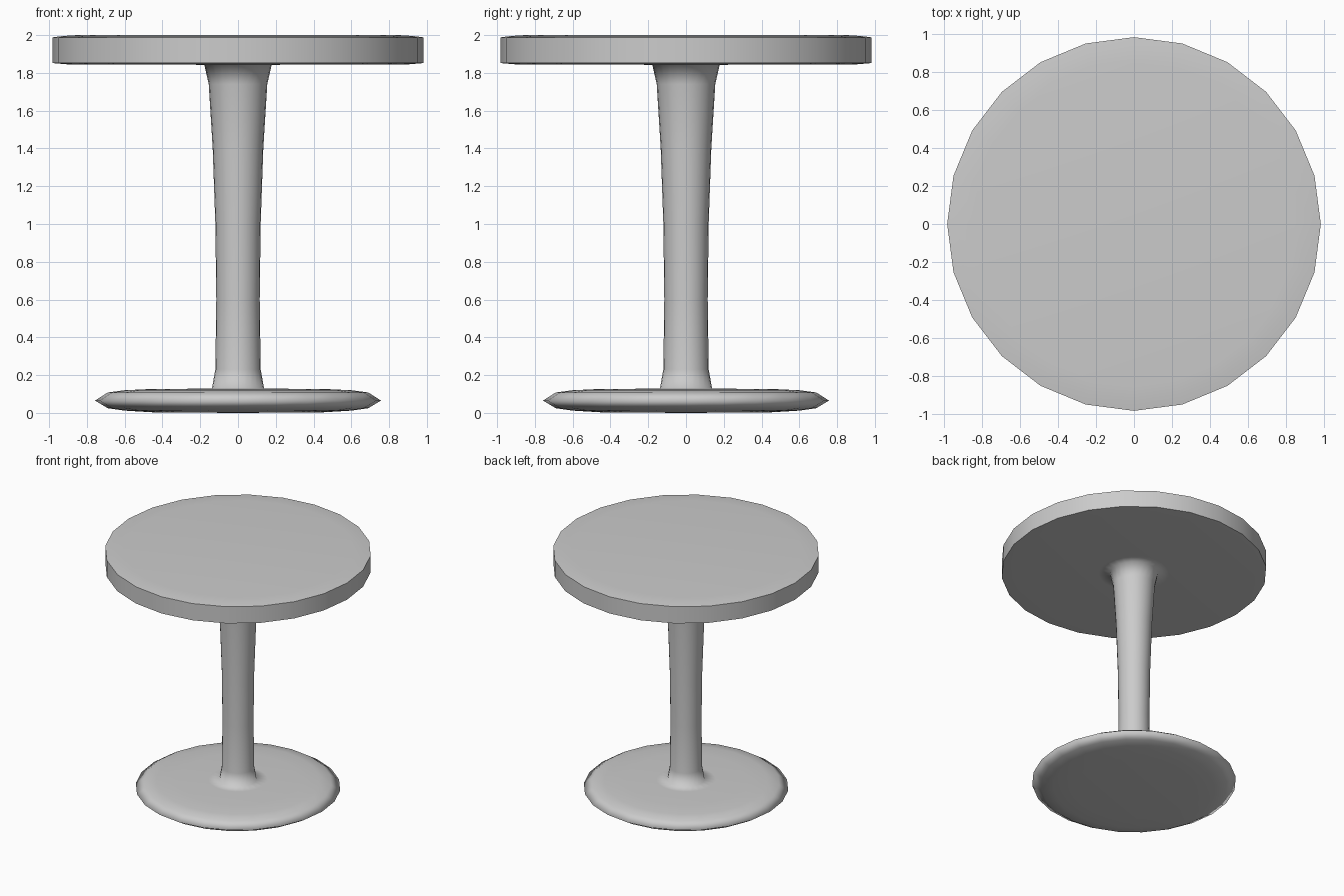
import bpy, bmesh, math

if "Cube" in bpy.data.objects:
    bpy.data.objects.remove(bpy.data.objects["Cube"])

SIDES = 24


def lathe(name, profile, sharp_rings=()):
    """Revolve (radius, z) points around z; radius 0 closes with a pole."""
    bm = bmesh.new()
    verts = [bm.verts.new((r, 0, z)) for r, z in profile]
    edges = [bm.edges.new(pair) for pair in zip(verts, verts[1:])]
    bmesh.ops.spin(bm, geom=verts + edges, cent=(0, 0, 0), axis=(0, 0, 1),
                   angle=math.tau, steps=SIDES, use_duplicate=False)
    bmesh.ops.remove_doubles(bm, verts=bm.verts, dist=0.0005)
    bmesh.ops.recalc_face_normals(bm, faces=bm.faces)
    for f in bm.faces:
        f.smooth = True
    # Crisp rings keep their edge under smooth shading
    for e in bm.edges:
        for r, z in sharp_rings:
            if all(abs(v.co.z - z) < 0.001 and
                   abs(math.hypot(v.co.x, v.co.y) - r) < 0.001 for v in e.verts):
                e.smooth = False
    mesh = bpy.data.meshes.new(name)
    bm.to_mesh(mesh)
    bm.free()
    obj = bpy.data.objects.new(name, mesh)
    bpy.context.collection.objects.link(obj)
    return obj


# One continuous turned form, so the stem flares softly into both discs
base = [(0, 0), (0.45, 0.003), (0.60, 0.012), (0.69, 0.025), (0.757, 0.065),
        (0.69, 0.108), (0.60, 0.12), (0.45, 0.127), (0.22, 0.128)]
stem = [(0.138, 0.13), (0.12, 0.23), (0.115, 0.60), (0.12, 1.0),
        (0.134, 1.40), (0.155, 1.74), (0.178, 1.842)]
top = [(0.26, 1.844), (0.90, 1.845), (0.983, 1.852), (0.983, 1.988),
       (0.93, 1.995), (0.85, 2.0), (0, 2.0)]
lathe("pedestal_table", base + stem + top, [(0.983, 1.852), (0.983, 1.988)])
